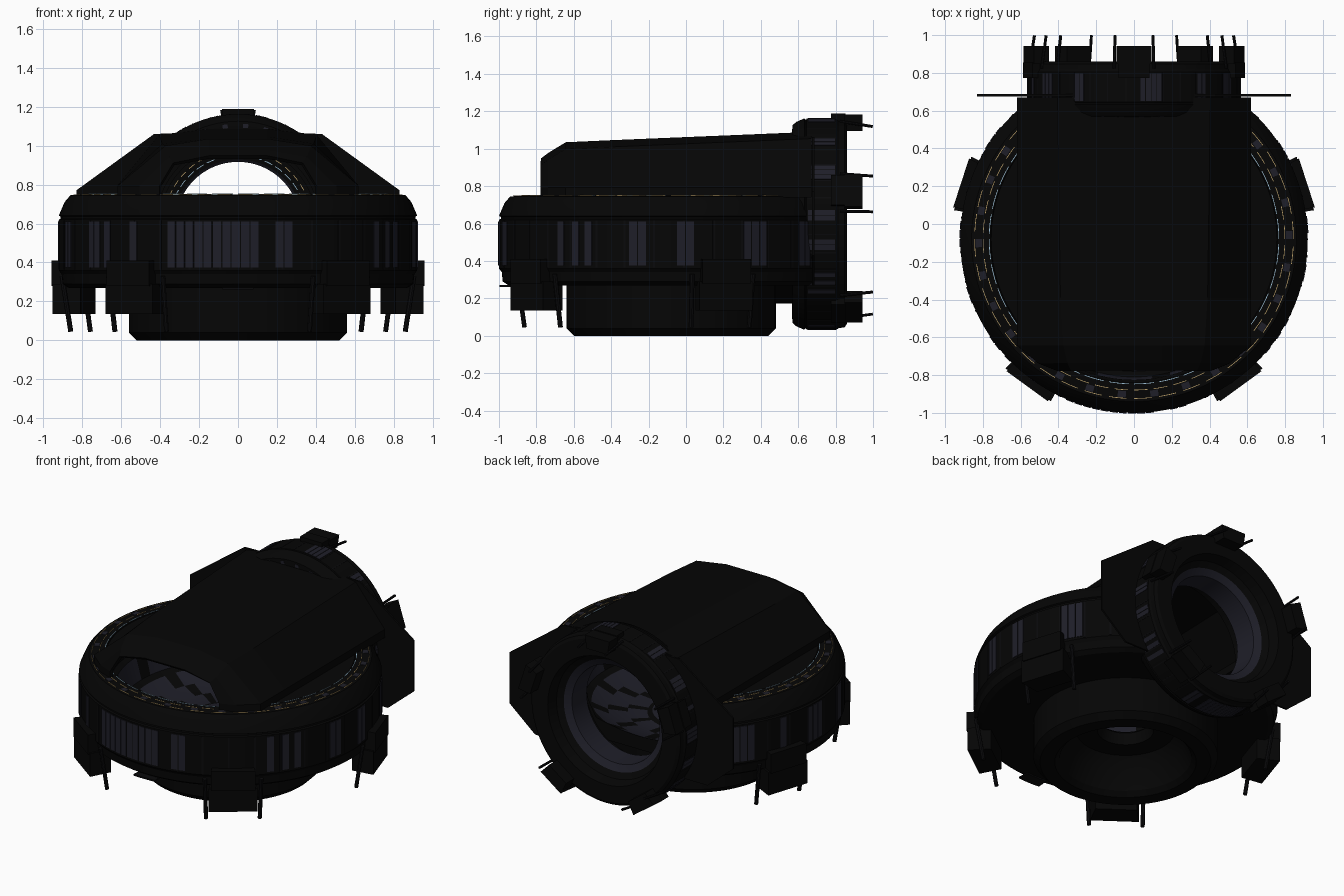
import bpy, bmesh
from math import sin, cos, acos, pi, radians
from mathutils import Matrix, Vector

cube = bpy.data.objects.get("Cube")
if cube:
    bpy.data.objects.remove(cube, do_unlink=True)


def material(name, color):
    m = bpy.data.materials.new(name)
    m.use_nodes = True
    m.diffuse_color = (*color, 1)
    bsdf = m.node_tree.nodes["Principled BSDF"]
    bsdf.inputs["Base Color"].default_value = (*color, 1)
    bsdf.inputs["Roughness"].default_value = 0.7
    return m


HULL = material("black hull", (0.0016, 0.0016, 0.0016))
TRIM = material("charcoal trim", (0.003, 0.003, 0.0035))
PANEL = material("dark slate panel", (0.013, 0.013, 0.021))
GOLD = material("gold light", (0.5, 0.35, 0.14))
BLUE = material("pale blue light", (0.35, 0.55, 0.7))

SEG = 96
# The back ring is a smaller copy of the main drum, turned to face backwards
DRUM = Matrix.Translation((0, -0.08, 0))
RING = (Matrix.Translation((0, 1.026, 0.597)) @ Matrix.Rotation(pi / 2, 4, 'X')
        @ Matrix.Scale(0.614, 4))


def finish(bm, name, mats, matrix=Matrix()):
    bm.transform(matrix)
    bmesh.ops.recalc_face_normals(bm, faces=bm.faces[:])
    me = bpy.data.meshes.new(name)
    bm.to_mesh(me)
    bm.free()
    for m in mats:
        me.materials.append(m)
    ob = bpy.data.objects.new(name, me)
    bpy.context.collection.objects.link(ob)
    return ob


def activate(ob):
    bpy.ops.object.select_all(action='DESELECT')
    ob.select_set(True)
    bpy.context.view_layer.objects.active = ob


def polar(r, a, z):
    return Vector((r * cos(a), r * sin(a), z))


def lathe(name, profile, matrix):
    """Closed profile of (radius, z, style); style is hull, panel or tile."""
    bm = bmesh.new()
    rings = [[bm.verts.new(polar(r, 2 * pi * j / SEG, z)) for j in range(SEG)]
             for r, z, _ in profile]
    for i, (_, _, style) in enumerate(profile):
        a, b = rings[i], rings[(i + 1) % len(rings)]
        for j in range(SEG):
            k = (j + 1) % SEG
            f = bm.faces.new((a[j], a[k], b[k], b[j]))
            lit = style == "panel" or (style == "tile" and (j + 2 * i) % 8 > 1)
            f.material_index = 1 if lit else 0
    return finish(bm, name, [HULL, PANEL], matrix)


def sector(bm, r0, r1, a0, a1, z0, z1, steps=1):
    """Solid block that follows an arc."""
    loops = []
    for s in range(steps + 1):
        a = a0 + (a1 - a0) * s / steps
        loops.append([bm.verts.new(polar(r, a, z))
                      for r, z in ((r0, z0), (r1, z0), (r1, z1), (r0, z1))])
    for p, q in zip(loops, loops[1:]):
        for i in range(4):
            bm.faces.new((p[i], p[(i + 1) % 4], q[(i + 1) % 4], q[i]))
    bm.faces.new(loops[0])
    bm.faces.new(loops[-1][::-1])


def prism(bm, points, depth):
    """Flat outline extruded along a vector."""
    face = bm.faces.new([bm.verts.new(p) for p in points])
    ext = bmesh.ops.extrude_face_region(bm, geom=[face])
    bmesh.ops.translate(bm, vec=depth, verts=[
        v for v in ext["geom"] if isinstance(v, bmesh.types.BMVert)])


def rod(bm, p, q, radius):
    d = q - p
    m = Matrix.Translation((p + q) / 2) @ d.to_track_quat('Z', 'Y').to_matrix().to_4x4()
    bmesh.ops.create_cone(bm, cap_ends=True, segments=8, radius1=radius,
                          radius2=radius, depth=d.length, matrix=m)


def in_gap(deg, gap):
    return abs(deg % 360 - 90) < gap


def dashes(name, mat, matrix, r, z, count, fill, width=0.0035, gap=0):
    bm = bmesh.new()
    for i in range(count):
        if not in_gap(360 * i / count, gap):
            a = 2 * pi * i / count
            sector(bm, r, r + width, a, a + 2 * pi / count * fill,
                   z - 0.002, z + 0.002, 3)
    finish(bm, name, [mat], matrix)


def fittings(prefix, matrix, clamp_angles, gap):
    # Window slats in groups of (first angle, count)
    bm = bmesh.new()
    for first, count in ((-113, 10), (-78, 2), (-41, 1), (-35, 1), (-30, 1), (-14, 2),
                         (2, 2), (25, 3), (48, 2), (75, 4), (118, 2), (140, 3),
                         (160, 1), (174, 3), (196, 2), (214, 2), (222, 1), (233, 1)):
        for i in range(count):
            if not in_gap(first + 3 * i, gap):
                a = radians(first + 3 * i)
                sector(bm, 0.91, 0.924, a, a + radians(2.6), 0.375, 0.61)
    finish(bm, prefix + "_window_slats", [PANEL], matrix)

    # Narrow upright ribs
    bm = bmesh.new()
    for deg in range(4, 360, 10):
        if not in_gap(deg, gap):
            a = radians(deg)
            sector(bm, 0.91, 0.9225, a, a + 0.012, 0.365, 0.615)
    finish(bm, prefix + "_ribs", [TRIM], matrix)
    dashes(prefix + "_rim_panels", PANEL, matrix, 0.806, 0.748, 30, 0.25, 0.033, gap)

    # Clamps, each a foot block with a jaw and two struts
    clamps, struts = bmesh.new(), bmesh.new()
    for deg in clamp_angles:
        a = radians(deg)
        sector(clamps, 0.82, 0.965, a - 0.155, a + 0.155, 0.135, 0.29)
        sector(clamps, 0.86, 0.972, a - 0.14, a + 0.14, 0.28, 0.41)
        for side in (-0.19, 0.19):
            rod(struts, polar(0.91, a + side, 0.33), polar(0.865, a + side, 0.045), 0.013)
    finish(clamps, prefix + "_clamps", [HULL], matrix)
    finish(struts, prefix + "_struts", [TRIM], matrix)


# Outer wall shared by the drum and the ring, from lower edge to rim
WALL = [(0.87, 0.27, "hull"), (0.9, 0.29, "hull"), (0.905, 0.34, "hull"),
        (0.92, 0.36, "hull"), (0.92, 0.62, "hull"), (0.91, 0.625, "hull"),
        (0.91, 0.635, "hull"), (0.92, 0.64, "hull"), (0.89, 0.71, "hull"),
        (0.86, 0.745, "hull")]

# Main drum with a tiled bowl inside and a stepped well underneath
drum = lathe("main_drum", WALL + [
    (0.76, 0.75, "hull"), (0.745, 0.72, "tile"), (0.73, 0.56, "hull"),
    (0.70, 0.54, "tile"), (0.66, 0.40, "hull"), (0.62, 0.38, "tile"),
    (0.52, 0.33, "tile"), (0.40, 0.31, "tile"), (0.28, 0.30, "hull"),
    (0.25, 0.31, "panel"), (0.17, 0.31, "hull"), (0.15, 0.29, "hull"),
    (0.17, 0.22, "hull"), (0.30, 0.22, "hull"), (0.36, 0.15, "hull"),
    (0.40, 0.03, "hull"), (0.43, 0.0, "hull"), (0.52, 0.0, "hull"),
    (0.56, 0.04, "hull"), (0.56, 0.27, "hull")], DRUM)
fittings("drum", DRUM, (18, -54, -126, 162), 27)
dashes("outer_gold_lights", GOLD, DRUM, 0.842, 0.748, 40, 0.7, gap=27)
dashes("inner_gold_lights", GOLD, DRUM, 0.797, 0.75, 48, 0.7, gap=27)
dashes("rim_blue_lights", BLUE, DRUM, 0.765, 0.751, 36, 0.8, gap=27)
dashes("hub_lights", BLUE, DRUM, 0.18, 0.312, 10, 0.7, 0.02)

# Back ring with a flared bore
ring = lathe("back_ring", WALL + [
    (0.66, 0.75, "hull"), (0.54, 0.72, "panel"), (0.52, 0.70, "panel"),
    (0.53, 0.46, "panel"), (0.60, 0.42, "hull"), (0.66, 0.38, "hull"),
    (0.69, 0.27, "hull")], RING)
fittings("ring", RING, (90, 18, -54, -126, 162), 0)
dashes("bore_gold_lights", GOLD, RING, 0.615, 0.741, 40, 0.6, 0.006)
dashes("bore_blue_lights", BLUE, RING, 0.57, 0.73, 36, 0.7, 0.006)

# Collar joining the drum to the ring
collar = lathe("tunnel_collar", [(0.655, 0.73, "hull"), (0.655, 0.89, "hull"),
                                 (0.69, 0.89, "hull"), (0.69, 0.73, "hull")], RING)

# Thin bulkhead plate behind the canopy
half = [(0.34, 1.062), (0.43, 1.06), (0.83, 0.77), (0.83, 0.43), (0.64, 0.27)]
outline = half + [(-x, z) for x, z in reversed(half)]
bm = bmesh.new()
prism(bm, [(x, 0.675, z) for x, z in outline], (0, 0.012, 0))
plate = finish(bm, "bulkhead_plate", [HULL])

# Decks closing the drum on both sides of the canopy
bm = bmesh.new()
reach = acos(0.6 / 0.756)
for middle in (0, pi):
    prism(bm, [polar(0.756, middle + reach * i / 12, 0.736) for i in range(-12, 13)],
          (0, 0, 0.01))
finish(bm, "side_decks", [HULL], DRUM)

# Tunnel opening cut through the drum wall and the plate
bm = bmesh.new()
bmesh.ops.create_cone(bm, cap_ends=True, segments=64, radius1=0.398, radius2=0.398,
                      depth=0.6, matrix=Matrix.Translation((0, 0.8, 0.597))
                      @ Matrix.Rotation(pi / 2, 4, 'X'))
cutter = finish(bm, "tunnel_cutter", [HULL])
cutter.hide_render = True
for ob in (drum, plate):
    mod = ob.modifiers.new("tunnel", 'BOOLEAN')
    mod.operation = 'DIFFERENCE'
    mod.solver = 'EXACT'
    mod.object = cutter
    activate(ob)
    bpy.ops.object.modifier_apply(modifier=mod.name)
bpy.data.objects.remove(cutter, do_unlink=True)
for ob in (drum, ring, collar):
    activate(ob)
    bpy.ops.object.shade_smooth_by_angle(angle=radians(25))

# Faceted canopy lofted through stations of (y, base half, roof half, roof z)
bm = bmesh.new()
rows = []
for y, base, roof, z in ((-0.77, 0.40, 0.33, 0.94), (-0.73, 0.50, 0.35, 0.97),
                         (-0.64, 0.61, 0.37, 1.025), (-0.39, 0.61, 0.385, 1.036),
                         (0.67, 0.61, 0.40, 1.08)):
    side = [(base, 0.738), (base, 0.79), (roof, z - 0.035), (0.15, z)]
    rows.append([bm.verts.new((x, y, h))
                 for x, h in side + [(-x, h) for x, h in reversed(side)]])
for p, q in zip(rows, rows[1:]):
    for i in range(len(p) - 1):
        bm.faces.new((p[i], p[i + 1], q[i + 1], q[i]))
canopy = finish(bm, "canopy", [HULL])
mod = canopy.modifiers.new("thickness", 'SOLIDIFY')
mod.thickness = 0.02
mod.offset = 0

# Small ledge at the front of the drum
bm = bmesh.new()
sector(bm, 0.84, 0.918, radians(-95), radians(-85), 0.262, 0.272, 3)
finish(bm, "front_ledge", [TRIM], DRUM)
